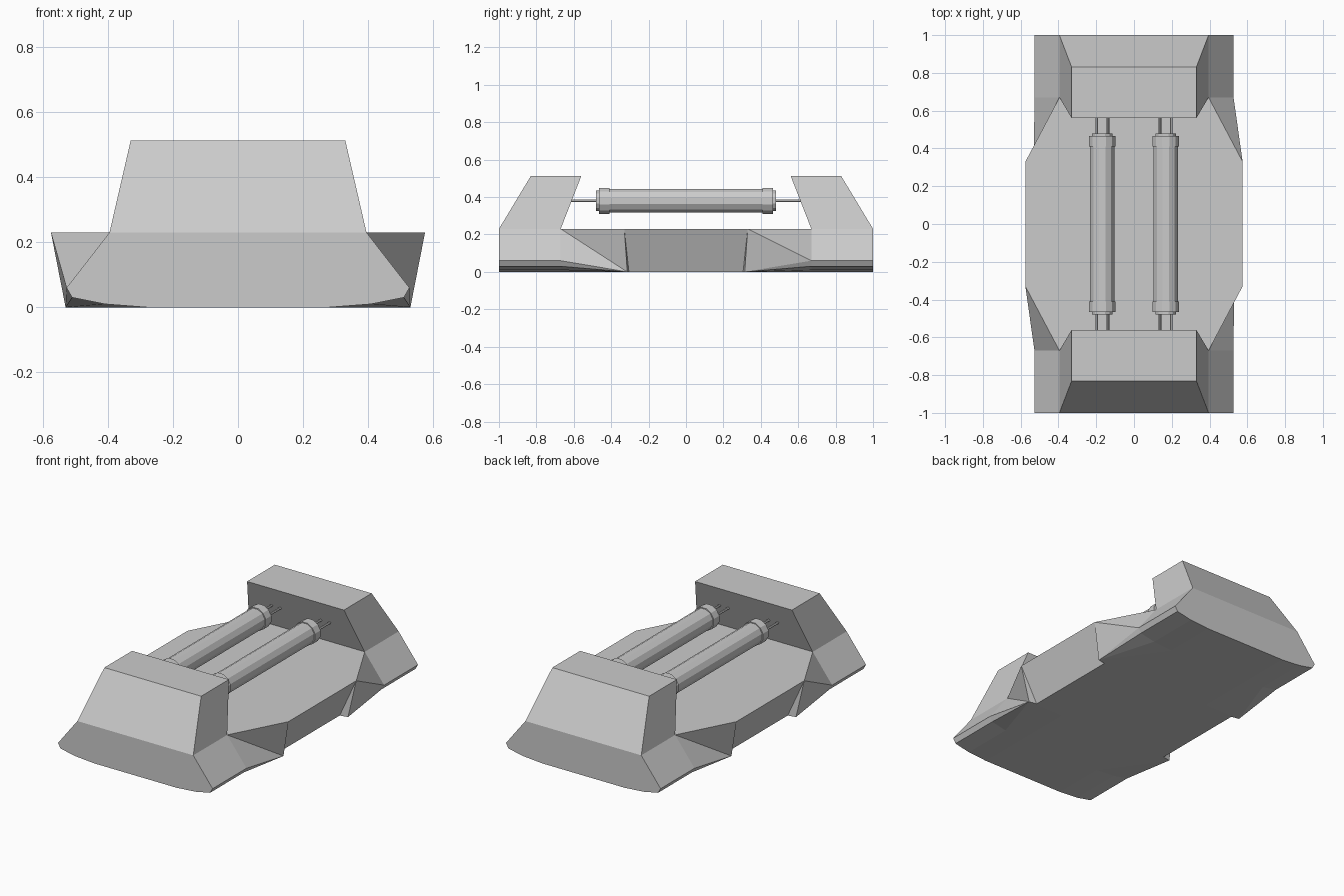
import bpy, bmesh, math
from mathutils import Matrix

if "Cube" in bpy.data.objects:
    bpy.data.objects.remove(bpy.data.objects["Cube"])


def finish(bm, name):
    bmesh.ops.remove_doubles(bm, verts=bm.verts, dist=0.0005)
    bmesh.ops.recalc_face_normals(bm, faces=bm.faces)
    me = bpy.data.meshes.new(name)
    bm.to_mesh(me)
    bm.free()
    ob = bpy.data.objects.new(name, me)
    bpy.context.collection.objects.link(ob)
    return ob


# Hull: cross-sections as (x, y, z) half profiles, from deck edge to keel
END = [(.395, .23), (.527, .06), (.51, .03), (.41, .01), (.28, 0)]


def sections():
    tail = [[(x, y, z) for x, z in END] for y in (1, .67)]
    spike = [(.575, .33, .23)] + [(.53, .314, 0)] * 3 + [(.28, .314, 0)]
    wall = [(.575, .33, .23)] + [(.48, .305, 0)] * 3 + [(.28, .305, 0)]
    half = tail + [spike, wall]
    return half + [[(x, -y, z) for x, y, z in s] for s in reversed(half)]


def add_face(bm, pts):
    uniq = []
    for p in pts:
        if p not in uniq:
            uniq.append(p)
    if len(uniq) > 2:
        bm.faces.new([bm.verts.new(p) for p in uniq])


bm = bmesh.new()
secs = sections()
for side in (1, -1):
    # rotating the right side by half a turn gives the left side
    def turn(p):
        return (p[0] * side, p[1] * side, p[2])
    for j, (a, b) in enumerate(zip(secs, secs[1:])):
        for i in range(4):
            q = [turn(p) for p in (a[i], a[i + 1], b[i + 1], b[i])]
            if j in (1, 5):
                # front right and back left corners crease inwards
                add_face(bm, [q[1], q[2], q[3]])
                add_face(bm, [q[0], q[1], q[3]])
            else:
                add_face(bm, q)
# deck and underside strips, end caps
for a, b in zip(secs, secs[1:]):
    for i in (0, 4):
        m = [(-p[0], p[1], p[2]) for p in (b[i], a[i])]
        add_face(bm, [a[i], b[i]] + m)
for s in (secs[0], secs[-1]):
    add_face(bm, s + [(-x, y, z) for x, y, z in reversed(s)])
finish(bm, "hull")

# Raised tapered blocks at both ends, leaning inwards
for name, s in (("back_block", 1), ("front_block", -1)):
    bm = bmesh.new()
    bmesh.ops.create_cube(bm, size=2)
    for v in bm.verts:
        top, outer = v.co.z > 0, v.co.y > 0
        y = (.83 if outer else .56) if top else (1 if outer else .67)
        v.co = (math.copysign(.33 if top else .395, v.co.x), s * y, .512 if top else .23)
    finish(bm, name)


def cyl(bm, r, y0, y1, x, n):
    m = (Matrix.Translation((x, (y0 + y1) / 2, .38))
         @ Matrix.Rotation(math.pi / 2, 4, 'X') @ Matrix.Rotation(math.pi / n, 4, 'Z'))
    bmesh.ops.create_cone(bm, cap_ends=True, segments=n, radius1=r, radius2=r,
                          depth=abs(y1 - y0), matrix=m)


# Twin canisters with collars, end plugs and support rods
for name, x in (("left_canister", -.168), ("right_canister", .168)):
    bm = bmesh.new()
    cyl(bm, .066, -.44, .44, x, 12)
    for s in (-1, 1):
        cyl(bm, .072, s * .41, s * .465, x, 12)
        cyl(bm, .056, s * .44, s * .48, x, 12)
        for dx in (-.03, .03):
            cyl(bm, .007, s * .46, s * .63, x + dx, 6)
    finish(bm, name)
